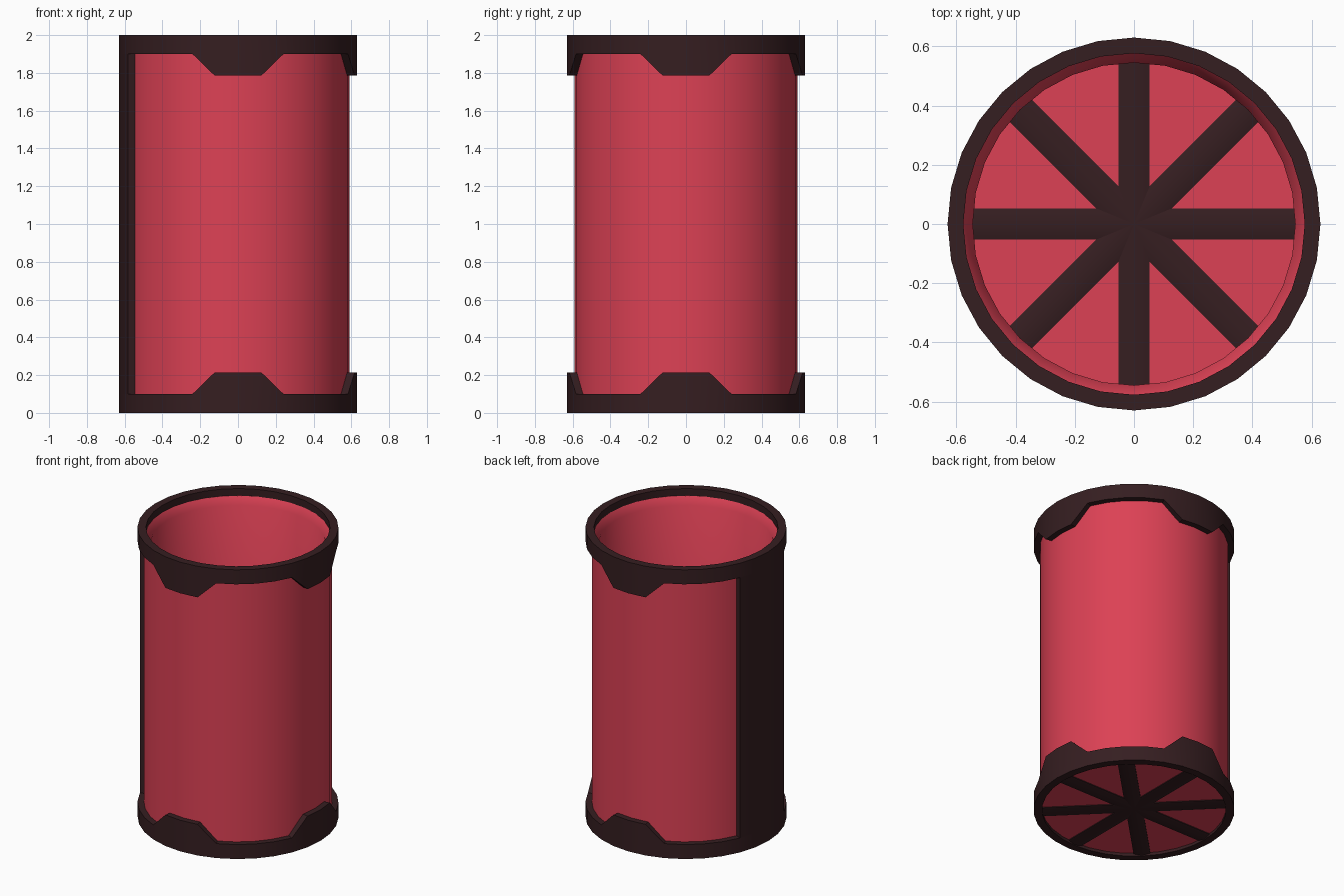
import bpy, bmesh
from math import sin, cos, pi, radians

if "Cube" in bpy.data.objects:
    bpy.data.objects.remove(bpy.data.objects["Cube"])

SIDES = 32
STEP = 2 * pi / SIDES


def material(name, color):
    m = bpy.data.materials.new(name)
    m.diffuse_color = color
    m.use_nodes = True
    m.node_tree.nodes["Principled BSDF"].inputs["Base Color"].default_value = m.diffuse_color
    return m


RED = material("red", (0.72, 0.053, 0.09, 1))
DARK = material("dark_brown", (0.036, 0.013, 0.015, 1))


def finish(name, bm, mat, angle=35):
    bmesh.ops.recalc_face_normals(bm, faces=bm.faces[:])
    me = bpy.data.meshes.new(name)
    bm.to_mesh(me)
    bm.free()
    me.materials.append(mat)
    ob = bpy.data.objects.new(name, me)
    bpy.context.collection.objects.link(ob)
    bpy.ops.object.select_all(action='DESELECT')
    ob.select_set(True)
    bpy.context.view_layer.objects.active = ob
    bpy.ops.object.shade_smooth_by_angle(angle=radians(angle))
    return ob


def sweep(name, section, columns, mat, closed):
    """Join one (radius, z) section per column; section(i) may vary round the ring."""
    bm = bmesh.new()
    rings = []
    for i in columns:
        a = i * STEP
        rings.append([bm.verts.new((r * cos(a), r * sin(a), z)) for r, z in section(i)])
    pairs = list(zip(rings, rings[1:]))
    if closed:
        pairs.append((rings[-1], rings[0]))
    else:
        bm.faces.new(rings[0])
        bm.faces.new(rings[-1])
    n = len(rings[0])
    for a, b in pairs:
        for k in range(n):
            bm.faces.new((a[k], b[k], b[(k + 1) % n], a[(k + 1) % n]))
    return finish(name, bm, mat)


# Rims with three hanging tabs; the fourth side is taken by the stripe
def rim_depth(i):
    near = min(abs((i - c + 16) % SIDES - 16) for c in (0, 8, 24))
    return 0.215 if near <= 1 else 0.10


def rim_section(top):
    def section(i):
        d = rim_depth(i)
        return [(r, 2 - h if top else h)
                for r, h in ((0.63, 0), (0.63, d), (0.58, d), (0.577, 0))]
    return section


sweep("top_rim", rim_section(True), range(SIDES), DARK, True)
sweep("bottom_rim", rim_section(False), range(SIDES), DARK, True)

# Full-height stripe on the left side
sweep("side_stripe", lambda i: [(0.63, 0.1), (0.63, 1.9), (0.58, 1.9), (0.58, 0.1)],
      range(14, 19), DARK, False)

# Hollow tube wall, chamfered inside at both ends
WALL = [(0.59, 0.03), (0.59, 1.95), (0.578, 1.95), (0.545, 1.90), (0.545, 0.03)]
sweep("tube_wall", lambda i: WALL, range(SIDES), RED, True)

# Floor disc
bm = bmesh.new()
bmesh.ops.create_cone(bm, cap_ends=True, segments=SIDES, radius1=0.578, radius2=0.578,
                      depth=0.02)
bmesh.ops.translate(bm, verts=bm.verts[:], vec=(0, 0, 0.03))
finish("floor_disc", bm, RED)

# Crossing floor bars, ridged above and below
for n in range(4):
    a = n * pi / 4
    bm = bmesh.new()
    ends = []
    for s in (-0.578, 0.578):
        ends.append([bm.verts.new((s * cos(a) - w * sin(a), s * sin(a) + w * cos(a), z))
                     for w, z in ((-0.053, 0.015), (0, 0.003), (0.053, 0.015),
                                  (0.053, 0.045), (0, 0.06), (-0.053, 0.045))])
    bm.faces.new(ends[0])
    bm.faces.new(ends[1])
    for k in range(6):
        j = (k + 1) % 6
        bm.faces.new((ends[0][k], ends[0][j], ends[1][j], ends[1][k]))
    finish("floor_bar_%d" % (n + 1), bm, DARK)
